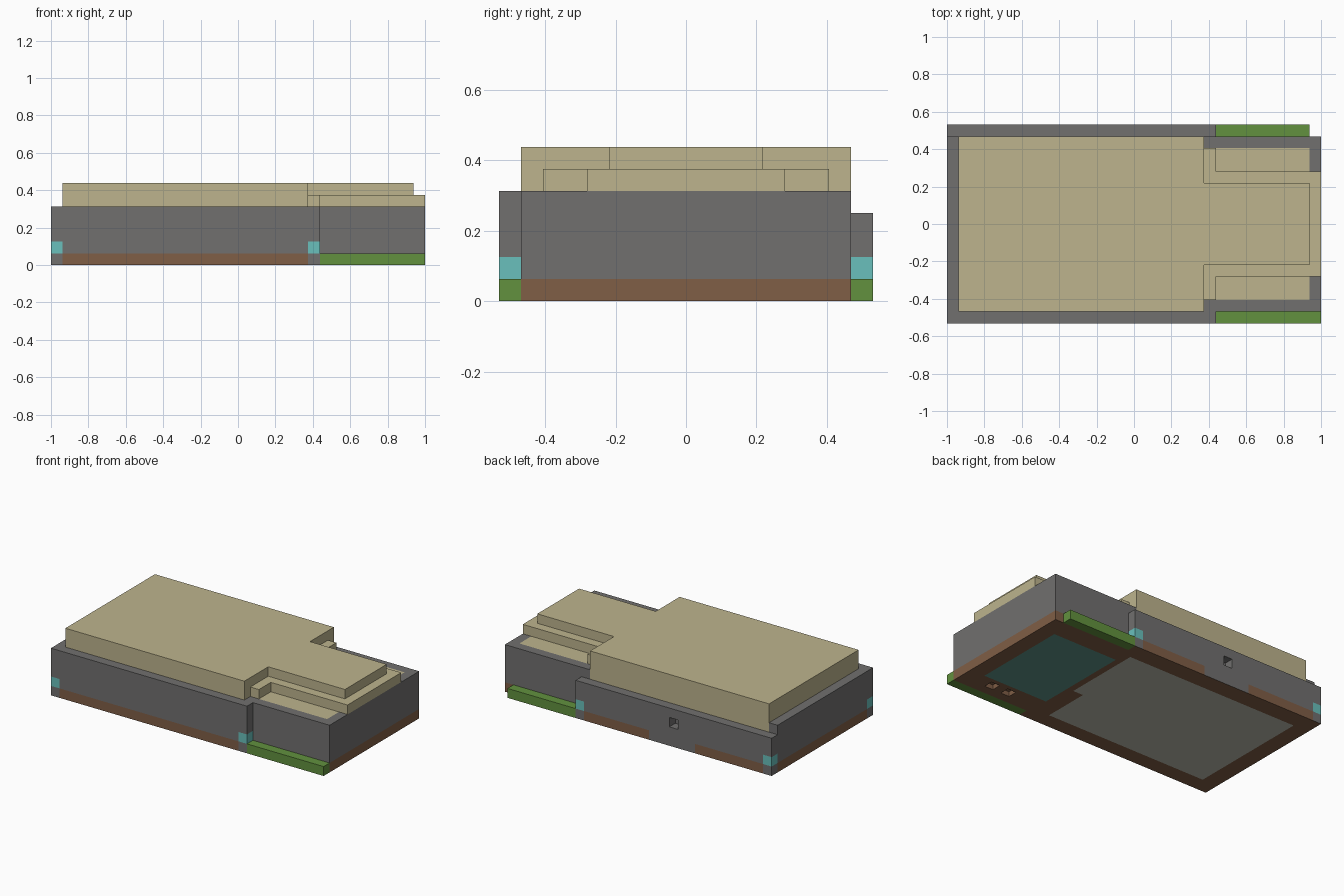
import bpy, bmesh
from itertools import product

if "Cube" in bpy.data.objects:
    bpy.data.objects.remove(bpy.data.objects["Cube"], do_unlink=True)

UNIT = 1 / 16  # parts are sized in blocks, 32 to the full length


def make_material(name, srgb):
    color = [(c / 255 / 12.92 if c < 11 else ((c / 255 + 0.055) / 1.055) ** 2.4) for c in srgb] + [1]
    mat = bpy.data.materials.new(name)
    mat.use_nodes = True
    mat.diffuse_color = color
    mat.node_tree.nodes["Principled BSDF"].inputs["Base Color"].default_value = color
    return mat


MATS = [make_material(n, c) for n, c in (
    ("wall grey", (113, 112, 111)), ("roof tan", (189, 180, 141)),
    ("base brown", (128, 94, 70)), ("grass green", (98, 145, 62)),
    ("lamp teal", (106, 192, 188)), ("floor light grey", (187, 187, 174)),
    ("floor dull teal", (93, 148, 135)))]
GREY, TAN, BROWN, GREEN, TEAL, FLOOR, DULL = range(len(MATS))


def inside(p, box):
    return all(box[2 * a] < p[a] < box[2 * a + 1] for a in range(3))


def block(name, boxes, paint, holes=(), cuts=((), (), ())):
    """Outer skin of joined boxes minus holes; paint(cell, normal) picks the colour."""
    shapes = list(boxes) + list(holes)
    grid = [sorted(set(cuts[a]) | {b[2 * a + i] for b in shapes for i in (0, 1)}) for a in range(3)]

    def solid(p):
        return any(inside(p, b) for b in boxes) and not any(inside(p, h) for h in holes)

    def middle(a, i):
        if 0 <= i < len(grid[a]) - 1:
            return (grid[a][i] + grid[a][i + 1]) / 2
        return 999

    bm = bmesh.new()
    verts = {}
    for cell in product(*[range(len(g) - 1) for g in grid]):
        center = [middle(a, cell[a]) for a in range(3)]
        if not solid(center):
            continue
        for axis, side in product(range(3), (0, 1)):
            step = 2 * side - 1
            beyond = list(center)
            beyond[axis] = middle(axis, cell[axis] + step)
            if solid(beyond):
                continue
            u, v = (axis + 1) % 3, (axis + 2) % 3
            ring = []
            for du, dv in ((0, 0), (1, 0), (1, 1), (0, 1))[::step]:
                key = list(cell)
                key[axis] += side
                key[u] += du
                key[v] += dv
                key = tuple(key)
                if key not in verts:
                    verts[key] = bm.verts.new([grid[a][key[a]] * UNIT for a in range(3)])
                ring.append(verts[key])
            normal = [0, 0, 0]
            normal[axis] = step
            bm.faces.new(ring).material_index = paint(center, normal)
    mesh = bpy.data.meshes.new(name)
    bm.to_mesh(mesh)
    bm.free()
    for mat in MATS:
        mesh.materials.append(mat)
    obj = bpy.data.objects.new(name, mesh)
    bpy.context.collection.objects.link(obj)
    return obj


def paint_hull(cell, normal):
    x, y, z = cell
    corner = abs(y) > 7.5 and (x < -15 or 6 < x < 7)
    # floor panels on the underside
    if normal[2] < 0 and z < 0.4:
        if -14.2 < x < 6 and -6.8 < y < 6.6 and not (x > 4.8 and y < -1.8):
            return FLOOR
        if 6.7 < x < 14.3 and -5 < y < 5.3:
            return DULL
        return BROWN
    # terrace beside the steps, and roof edge above the rear ledge
    if normal[2] > 0 and 7 < x < 15 and 4.5 < abs(y) < 6.5 and z > 4:
        return TAN
    if normal[1] > 0 and z > 4 and -15 < x < 6:
        return TAN
    # corner lamps
    if corner and 1 < z < 2:
        return TEAL
    # brown base band, broken below the rear opening
    gap = y > 7.5 and -7 < x < -1.6
    if z < 1 and not corner and not gap:
        return BROWN
    return GREY


# Walls with the rear opening and two small floor pits
block("hull",
      [(-16, 7, -8.5, 7.5, 0, 5), (-16, 7, 7.5, 8.5, 0, 4), (7, 16, -7.5, 7.5, 0, 5)],
      paint_hull,
      holes=[(-5, -4, 7.5, 8.5, 2, 3)] + [(x, x + 1, -6.5, -5.5, 0, 0.5) for x in (10, 12)],
      cuts=((-15, -14.2, -7, -1.6, 4.8, 6, 6.7, 14.3, 15),
            (-7.5, -6.8, -6.5, -5, -4.5, -1.8, 4.5, 5.3, 6.5, 6.6),
            (1, 2, 4)))

# Roof slab with a tall spine and a lower step around it
block("roof",
      [(-15, 6, -7.5, 7.5, 5, 7), (6, 15, -3.5, 3.5, 5, 7),
       (6, 7, -6.5, 6.5, 5, 6), (7, 16, -4.5, 4.5, 5, 6)],
      lambda cell, normal: TAN)

# Low green strips along both sides
block("right_strip", [(7, 16, -8.5, -7.5, 0, 1)], lambda cell, normal: GREEN)
block("left_strip", [(7, 15, 7.5, 8.5, 0, 1)], lambda cell, normal: GREEN)
